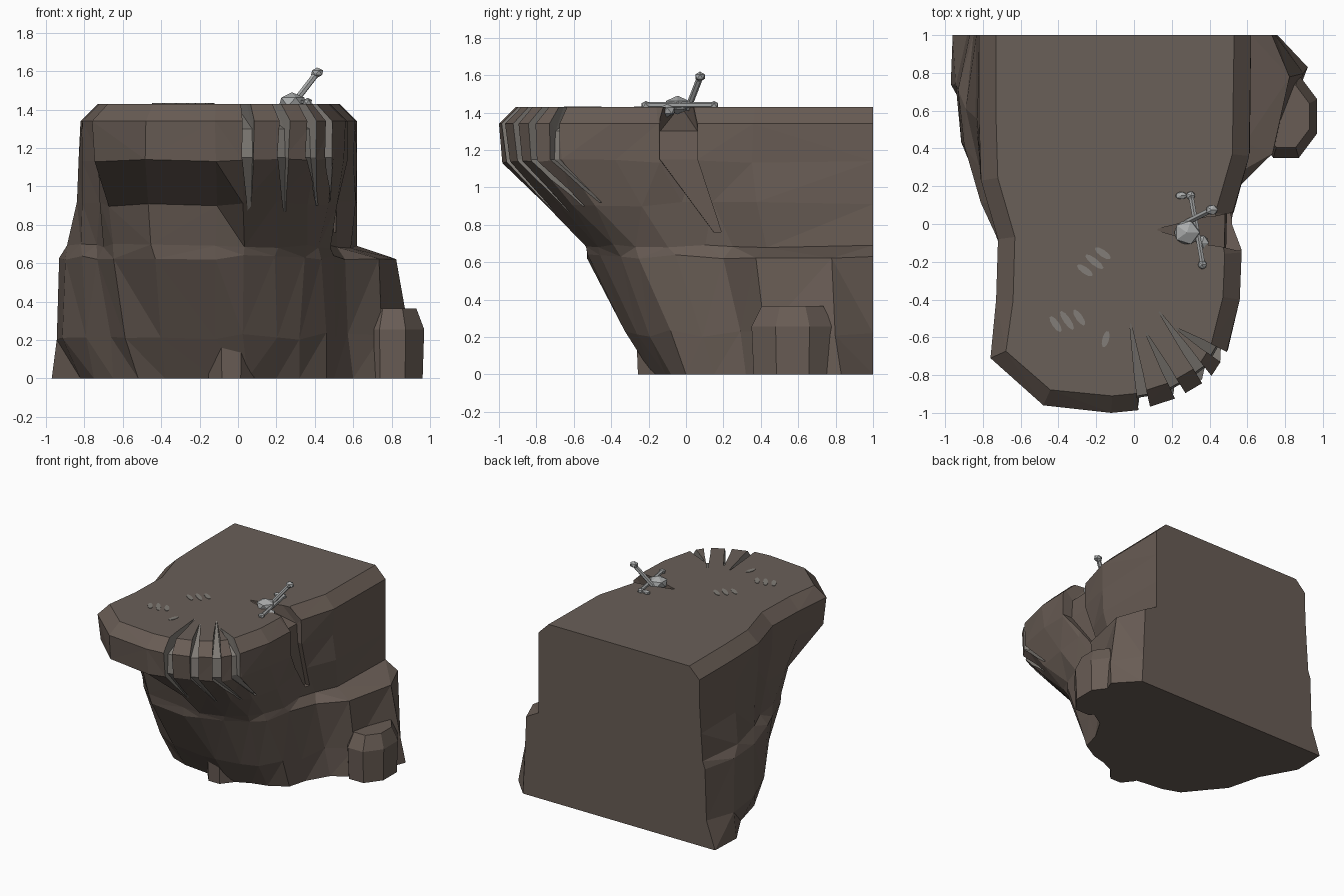
import bpy, bmesh, math, random
from mathutils import Vector, Matrix

if "Cube" in bpy.data.objects:
    bpy.data.objects.remove(bpy.data.objects["Cube"])
random.seed(4)

def mat(name, c):
    m = bpy.data.materials.new(name)
    m.diffuse_color = (*c, 1)
    m.use_nodes = True
    m.node_tree.nodes["Principled BSDF"].inputs["Base Color"].default_value = m.diffuse_color
    return m

ROCK = mat("brown rock", (.140, .108, .090))
TOP = mat("plateau stone", (.142, .116, .098))
GOUGE = mat("scraped stone", (.225, .208, .188))
METAL = mat("grey metal", (.40, .41, .41))

def finish(bm, name, mats):
    bmesh.ops.recalc_face_normals(bm, faces=bm.faces)
    me = bpy.data.meshes.new(name)
    bm.to_mesh(me)
    bm.free()
    ob = bpy.data.objects.new(name, me)
    bpy.context.collection.objects.link(ob)
    for m in mats:
        me.materials.append(m)
    return ob

def loft(bm, rings):
    vs = [[bm.verts.new(p) for p in r] for r in rings]
    n = len(vs[0])
    for a, b in zip(vs, vs[1:]):
        for i in range(n):
            j = (i + 1) % n
            bm.faces.new((a[i], a[j], b[j], b[i]))
    sides = bm.faces[:]
    bm.faces.new(vs[0])
    bm.faces.new(vs[-1])
    bmesh.ops.triangulate(bm, faces=sides)

# Cliff outlines, from back left round the front to back right
rim = [(-.82, 1), (-.82, .55), (-.81, .23), (-.72, -.08), (-.73, -.4), (-.76, -.71), (-.48, -.96),
       (-.12, -1), (.03, -.985), (.23, -.92), (.40, -.82), (.49, -.68), (.56, -.4), (.57, -.15),
       (.52, .05), (.61, .36), (.62, 1)]
waist = [(-.85, 1), (-.88, .6), (-.83, .3), (-.74, .1), (-.70, -.1), (-.66, -.3), (-.45, -.5),
         (-.12, -.54), (.03, -.54), (.20, -.48), (.35, -.40), (.43, -.28), (.47, -.1), (.49, .1),
         (.51, .24), (.60, .42), (.62, 1)]
ledge = [(-.87, 1), (-.93, .72), (-.91, .42), (-.80, .12), (-.73, -.05), (-.66, -.28), (-.42, -.48),
         (-.12, -.52), (.03, -.52), (.20, -.46), (.35, -.36), (.44, -.25), (.50, -.05), (.55, .2),
         (.74, .38), (.83, .77), (.73, 1)]
base = [(-.96, 1), (-.97, .74), (-.82, .47), (-.75, .2), (-.65, .08), (-.52, -.08), (-.38, -.13),
        (-.12, -.16), (.05, -.18), (.20, -.11), (.32, -.08), (.46, 0), (.50, .15), (.60, .32),
        (.76, .42), (.92, .83), (.76, 1)]

# Blend of two outlines at height z; points in span use their own blend
def ring(a, b, t, z, jit=0.0, span=(), t_span=0):
    out = []
    for i, (p, q) in enumerate(zip(a, b)):
        v = Vector((*p, z)).lerp(Vector((*q, z)), t_span if i in span else t)
        if 0 < i < len(a) - 1:
            v += Vector([random.uniform(-jit, jit) for _ in range(3)])
        out.append(v)
    return out

def inset(pts, d):
    out = []
    for i, p in enumerate(pts):
        a, b = Vector(pts[max(i - 1, 0)]), Vector(pts[min(i + 1, len(pts) - 1)])
        t = (b - a).normalized()
        q = Vector(p) + Vector((-t.y, t.x)) * d
        if p[1] == 1:
            q.y = 1
        out.append(tuple(q))
    return out

top = inset(rim, .09)
bm = bmesh.new()
loft(bm, [ring(base, base, 0, 0), ring(base, ledge, .4, .22, .02, range(4), .85),
          ring(ledge, ledge, 0, .63, .012), ring(waist, waist, 0, .69, .012),
          ring(rim, waist, .5, .91, .015, range(5, 8), .88),
          ring(rim, waist, .04, 1.14, .012), ring(rim, rim, 0, 1.34), ring(top, top, 0, 1.43)])
cliff = finish(bm, "cliff", [ROCK, GOUGE, TOP])
for f in cliff.data.polygons:
    if f.normal.z > .95 and f.center.z > 1.4:
        f.material_index = 2

# Wedge cutters: four claw gouges in the front rim and one side notch
def cut_groove(tip, mouth, foot, w, depth, mi):
    tip, mouth, foot = Vector((*tip, 1.432)), Vector((*mouth, 1.3)), Vector(foot)
    d = mouth - tip
    d.z = 0
    d.normalize()
    side, up = Vector((-d.y, d.x, 0)), Vector((0, 0, .3))
    lip = mouth - d * (depth - .01)
    lip.z = 1.15
    path = [(tip, .003, up), (mouth - d * depth, w / 2, d * .3 + up),
            (lip, w / 2, d * .4), (foot, w * .1, d * .3)]
    bm = bmesh.new()
    loft(bm, [[p - side * h, p + side * h, p + side * h + o, p - side * h + o] for p, h, o in path])
    for f in bm.faces:
        f.material_index = mi
    c = finish(bm, "groove_cutter", [ROCK, GOUGE, TOP])
    c.hide_render = True
    m = cliff.modifiers.new("groove", 'BOOLEAN')
    m.operation, m.object, m.solver = 'DIFFERENCE', c, 'EXACT'
    bpy.context.view_layer.objects.active = cliff
    bpy.ops.object.modifier_apply(modifier=m.name)
    bpy.data.objects.remove(c)

for g in [((-.02, -.52), (.055, -.98), (.06, -.69, .85)), ((.06, -.57), (.25, -.92), (.24, -.62, .87)),
          ((.13, -.46), (.39, -.83), (.40, -.53, .90)), ((.22, -.55), (.485, -.71), (.45, -.44, .92))]:
    cut_groove(*g, .062, .075, 1)
cut_groove((.12, -.03), (.55, -.04), (.47, .17, .76), .2, .07, 0)

# Loose rocks at the foot
def rock(name, low, high, z0, z1, shrink):
    (x0, y0), (x1, y1) = low, high
    c = Vector(((x0 + x1) / 2, (y0 + y1) / 2, 0))
    def layer(z, s):
        r = []
        for i in range(8):
            a = math.radians(22.5 + 45 * i)
            r.append(c + Vector((math.cos(a) * (x1 - x0) * .54 * s, math.sin(a) * (y1 - y0) * .54 * s, z)))
        return r
    bm = bmesh.new()
    loft(bm, [layer(z0, .95), layer(z0 + (z1 - z0) * .7, 1), layer(z1, shrink)])
    return finish(bm, name, [ROCK])

rock("side_boulder", (.64, .35), (.97, .79), 0, .365, .75)
rock("front_boulder", (-.16, -.265), (.09, .05), 0, .26, .9)

# Scratch marks on the plateau
def scratch(i, x, y, ang, length):
    bm = bmesh.new()
    bmesh.ops.create_cone(bm, cap_ends=True, segments=10, radius1=1, radius2=1, depth=1)
    M = Matrix.Translation((x, y, 1.431)) @ Matrix.Rotation(math.radians(ang), 4, 'Z')
    bmesh.ops.transform(bm, verts=bm.verts, matrix=M @ Matrix.Diagonal((length / 2, .018, .005, 1)))
    finish(bm, f"scratch_mark_{i}", [GOUGE])

for i, s in enumerate([(-.165, -.155, -35, .10), (-.21, -.2, -38, .12), (-.26, -.245, -35, .1),
                       (-.415, -.53, -55, .10), (-.355, -.51, -55, .12), (-.29, -.495, -55, .10),
                       (-.15, -.61, 75, .09)]):
    scratch(i, *s)

# Metal weapon stuck in the side notch
def rod(name, a, b, r):
    a, b = Vector(a), Vector(b)
    bm = bmesh.new()
    bmesh.ops.create_cone(bm, cap_ends=True, segments=6, radius1=r, radius2=r, depth=(b - a).length)
    q = (b - a).to_track_quat('Z', 'Y').to_matrix().to_4x4()
    bmesh.ops.transform(bm, verts=bm.verts, matrix=Matrix.Translation((a + b) / 2) @ q)
    finish(bm, name, [METAL])

def knob(name, loc, scale):
    bm = bmesh.new()
    bmesh.ops.create_icosphere(bm, subdivisions=1, radius=1)
    bmesh.ops.transform(bm, verts=bm.verts, matrix=Matrix.Translation(loc) @ Matrix.Diagonal((*scale, 1)))
    finish(bm, name, [METAL])

rod("cross_bar", (.30, .16, 1.44), (.365, -.22, 1.44), .015)
knob("bar_end_back", (.30, .15, 1.44), (.026, .026, .022))
knob("bar_end_front", (.362, -.215, 1.44), (.026, .026, .022))
rod("grip", (.28, .01, 1.42), (.40, .07, 1.575), .017)
knob("pommel", (.412, .075, 1.592), (.036, .03, .027))
knob("weapon_head", (.28, -.045, 1.44), (.075, .072, .05))
knob("lower_stud", (.36, -.10, 1.41), (.04, .045, .035))
knob("loose_stud", (.25, .15, 1.44), (.035, .022, .018))
